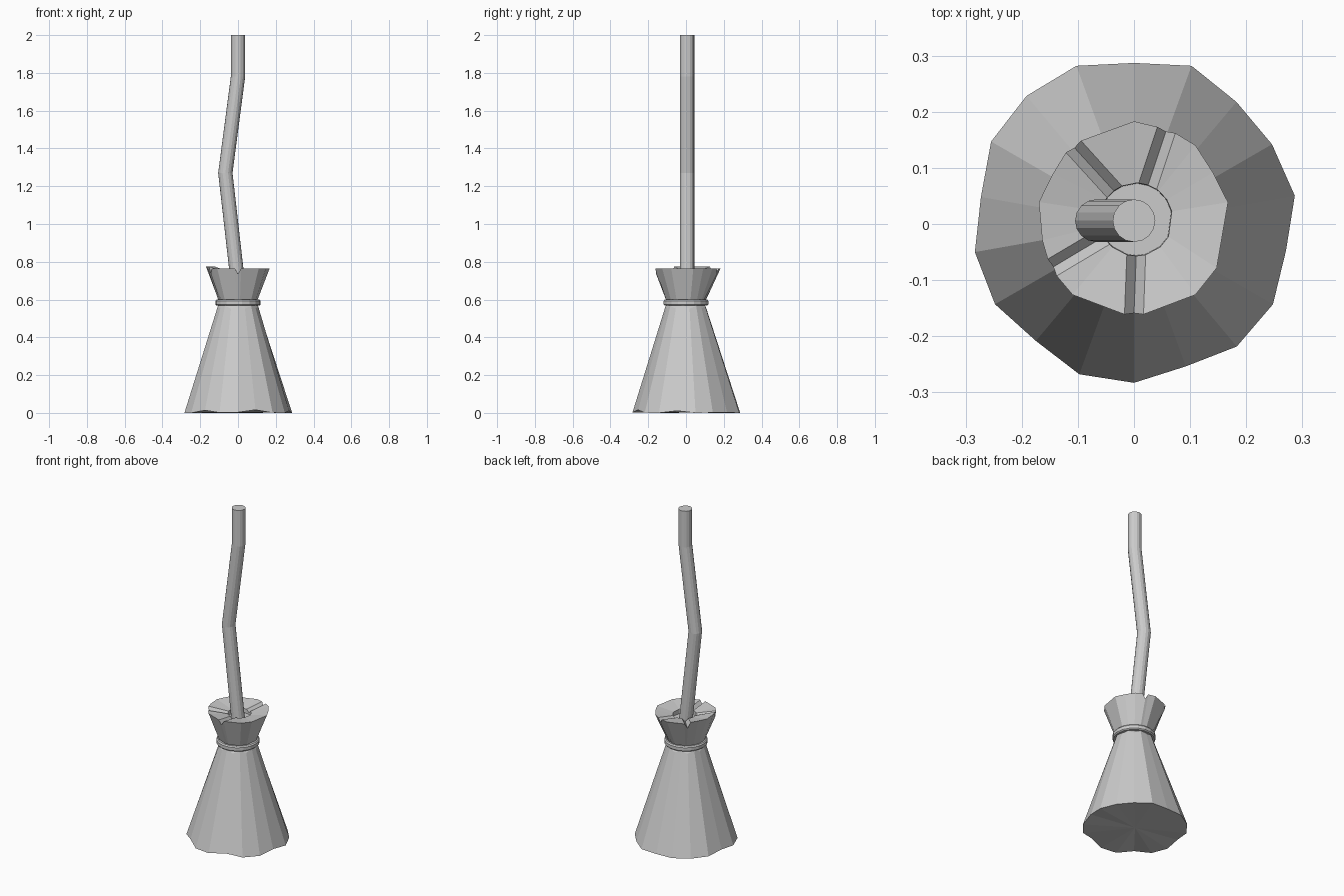
import bpy, bmesh
from math import cos, sin, radians, pi
from mathutils import Vector

cube = bpy.data.objects.get("Cube")
if cube:
    bpy.data.objects.remove(cube)

grey = bpy.data.materials.new("plain_grey")
grey.use_nodes = True
grey.diffuse_color = (0.6, 0.6, 0.6, 1)
grey.node_tree.nodes["Principled BSDF"].inputs["Base Color"].default_value = (0.6, 0.6, 0.6, 1)


def polar(deg, r, z, cx=0.0, cy=0.0):
    return Vector((cx + r * cos(radians(deg)), cy + r * sin(radians(deg)), z))


def loft(name, rings, caps=True, closed=False):
    """Skin a stack of equal-length rings, flat shaded."""
    bm = bmesh.new()
    loops = [[bm.verts.new(p) for p in ring] for ring in rings]
    pairs = list(zip(loops, loops[1:]))
    if closed:
        pairs.append((loops[-1], loops[0]))
    for a, b in pairs:
        n = len(a)
        for i in range(n):
            j = (i + 1) % n
            bm.faces.new((a[i], a[j], b[j], b[i]))
    if caps and not closed:
        ends = [bm.faces.new(loops[0]), bm.faces.new(loops[-1])]
        bmesh.ops.poke(bm, faces=ends)
    bmesh.ops.recalc_face_normals(bm, faces=bm.faces[:])
    mesh = bpy.data.meshes.new(name)
    bm.to_mesh(mesh)
    bm.free()
    mesh.materials.append(grey)
    obj = bpy.data.objects.new(name, mesh)
    bpy.context.collection.objects.link(obj)
    return obj


# Bristle skirt: uneven hem, raised where it is drawn in, ragged edge under the binding
hem = [0.291, 0.284, 0.284, 0.300, 0.287, 0.300, 0.298, 0.294, 0.277,
       0.288, 0.286, 0.272, 0.285, 0.283, 0.270, 0.285, 0.286, 0.275]
angles = [10 + 20 * i for i in range(len(hem))]
loft("bristle_skirt", [
    [polar(a, r, max(0, 0.286 - r) * 1.0) for a, r in zip(angles, hem)],
    [polar(a, 0.108, 0.552 + 0.014 * (i % 2)) for i, a in enumerate(angles)],
    [polar(a, 0.09, 0.585) for a in angles],
])

# Binding: a flat band with bevelled edges
profile = [(0.09, 0.568), (0.114, 0.568), (0.12, 0.574),
           (0.12, 0.593), (0.114, 0.6), (0.09, 0.6)]
loft("binding_band", [[polar(20 * i, r, z) for i in range(18)] for r, z in profile],
     closed=True)

# Flared bristle head: plain columns plus V-shaped splits of constant width
plain = [(-49, 0.167), (-28, 0.167), (13, 0.172), (33, 0.168), (52, 0.178),
         (90, 0.183), (148, 0.170), (167, 0.174), (190, 0.166), (229, 0.167)]
splits = [(-90, 0.162), (71, 0.178), (128, 0.176), (208, 0.166)]
half_width, depth = 0.017, 0.028


def rim_height(deg):
    return 0.774 if 128 < deg < 208 else 0.765


def column(deg, r, rim_z, neck_r=0.108, inner_deg=None, drop=0.0):
    """One radial strip, from the hidden neck up over the rim to the socket floor."""
    inner = deg if inner_deg is None else inner_deg
    return (deg % 360, [
        polar(deg, 0.088, 0.575),
        polar(deg, neck_r, 0.603),
        polar(deg, r, rim_z - drop),
        polar(inner, 0.065, 0.748 - drop * 0.6, 0.004, 0.008),
        polar(inner, 0.064, 0.722, 0.004, 0.008),
    ])


columns = [column(a, r, rim_height(a)) for a, r in plain]
for a, r in splits:
    for side in (-1, 1):
        outer = side * half_width / r * 180 / pi
        inner = side * half_width / 0.065 * 180 / pi
        columns.append(column(a + outer, r, rim_height(a + outer), inner_deg=a + inner))
    columns.append(column(a, r * 0.98, 0.765, neck_r=0.104, drop=depth))
columns.sort(key=lambda c: c[0])
loft("bristle_head", [list(ring) for ring in zip(*(c[1] for c in columns))])

# Crooked handle: level round sections along a bent path
path = [(-0.002, 0.70), (-0.067, 1.27), (0.0, 1.78), (0.0, 2.0)]
loft("handle", [[polar(22.5 * i, 0.038, z, x, 0.006) for i in range(16)] for x, z in path])
